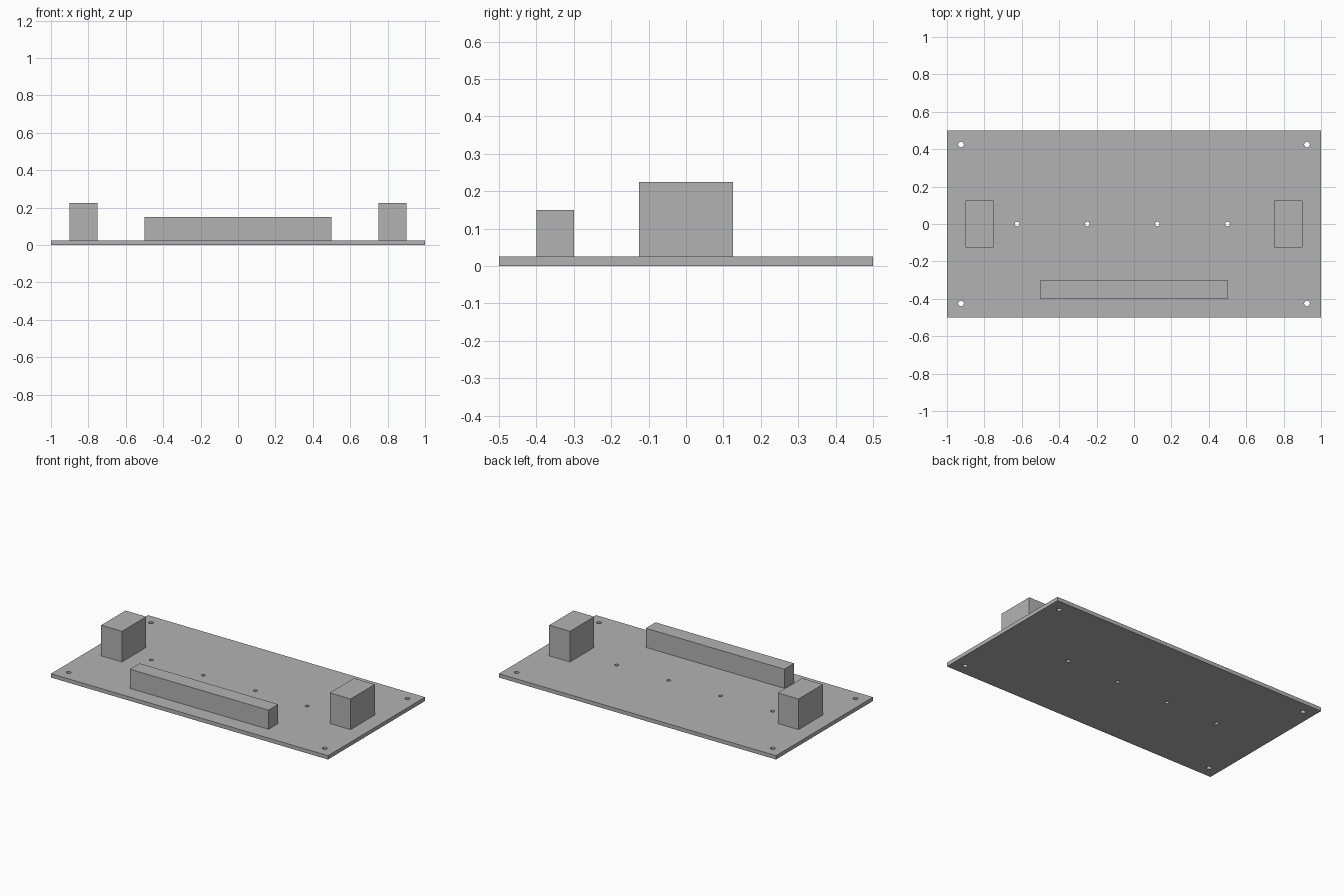
import bpy, bmesh
from mathutils import Matrix

if "Cube" in bpy.data.objects:
    bpy.data.objects.remove(bpy.data.objects["Cube"])

grey = bpy.data.materials.new("plain grey")
grey.diffuse_color = (0.45, 0.45, 0.45, 1)
grey.use_nodes = True
grey.node_tree.nodes["Principled BSDF"].inputs["Base Color"].default_value = grey.diffuse_color


def finish(name, bm):
    mesh = bpy.data.meshes.new(name)
    bm.to_mesh(mesh)
    bm.free()
    mesh.materials.append(grey)
    obj = bpy.data.objects.new(name, mesh)
    bpy.context.collection.objects.link(obj)
    return obj


def box(name, lo, hi):
    bm = bmesh.new()
    size = [b - a for a, b in zip(lo, hi)]
    mid = [(a + b) / 2 for a, b in zip(lo, hi)]
    bmesh.ops.create_cube(bm, size=1, matrix=Matrix.Translation(mid) @ Matrix.Diagonal((*size, 1)))
    return finish(name, bm)


# Base plate
T = 0.025
plate = box("base_plate", (-1, -0.5, 0), (1, 0.5, T))

# Corner mounting holes and the row of smaller holes along the middle
holes = [(x, y, 0.015) for x in (-0.925, 0.925) for y in (-0.425, 0.425)]
holes += [(-0.625 + 0.375 * i, 0, 0.0125) for i in range(4)]
bm = bmesh.new()
for x, y, r in holes:
    bmesh.ops.create_cone(bm, cap_ends=True, segments=32, radius1=r, radius2=r, depth=0.1,
                          matrix=Matrix.Translation((x, y, T / 2)))
cutter = finish("hole_cutter", bm)
cutter.hide_render = True
cutter.hide_viewport = True
cut = plate.modifiers.new("holes", 'BOOLEAN')
cut.operation = 'DIFFERENCE'
cut.solver = 'EXACT'
cut.object = cutter

# End blocks and front bar standing on the plate
box("left_block", (-0.9, -0.125, T), (-0.75, 0.125, 0.225))
box("right_block", (0.75, -0.125, T), (0.9, 0.125, 0.225))
box("front_bar", (-0.5, -0.4, T), (0.5, -0.3, 0.15))
